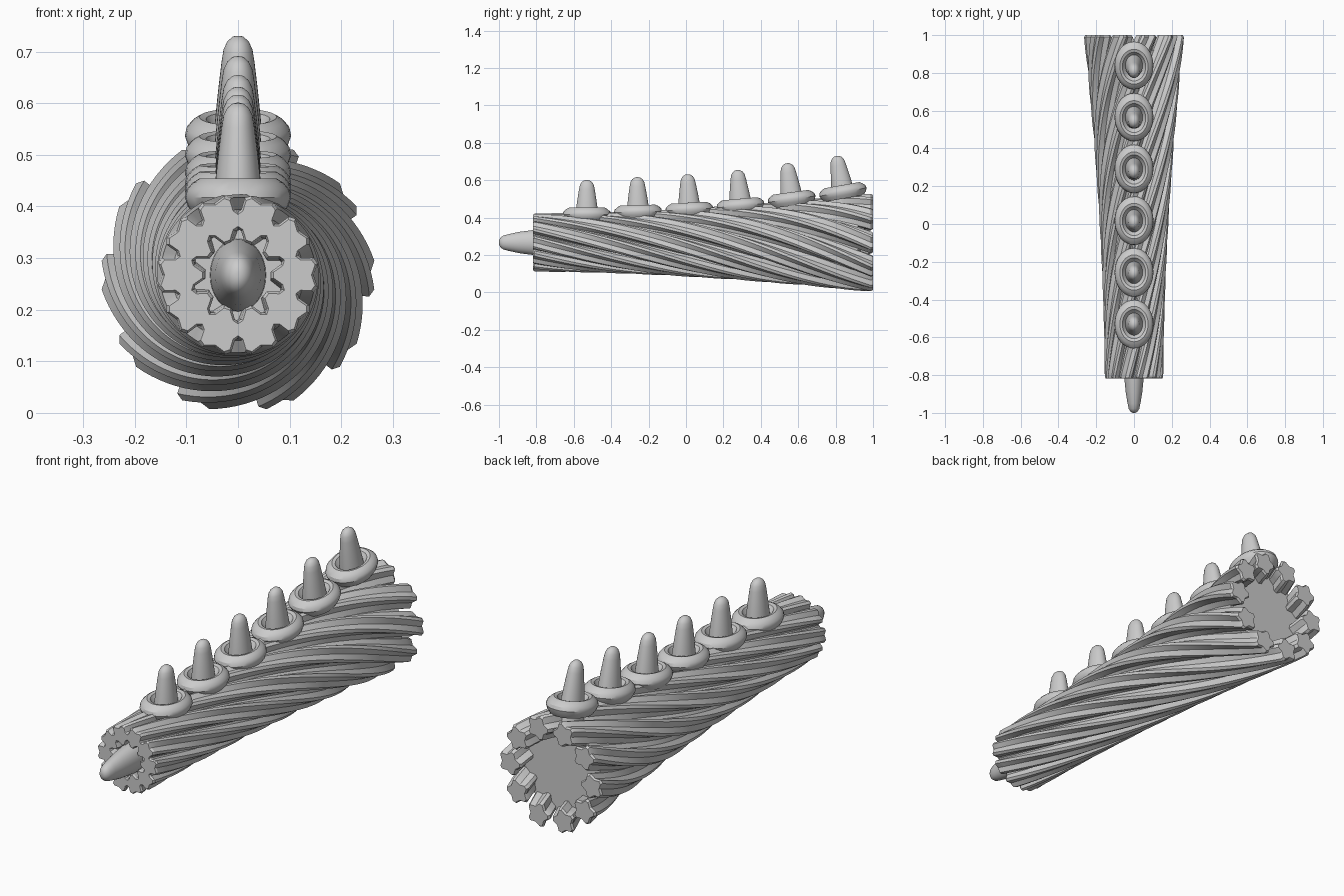
import bpy
import bmesh
from math import sin, cos, pi, radians
from mathutils import Matrix

cube = bpy.data.objects.get("Cube")
if cube:
    bpy.data.objects.remove(cube, do_unlink=True)

grey = bpy.data.materials.new("plain_grey")
grey.use_nodes = True
colour = (0.6, 0.6, 0.6, 1)
grey.diffuse_color = colour
grey.node_tree.nodes["Principled BSDF"].inputs["Base Color"].default_value = colour

CENTRE_Z = 0.267
FRONT, BACK = -0.81, 0.99
STRANDS = 10
TWIST = pi


def skin(name, rings, cap_start=True, cap_end=True):
    """Join equal rings of points into a closed tube."""
    bm = bmesh.new()
    loops = [[bm.verts.new(p) for p in ring] for ring in rings]
    n = len(loops[0])
    for a, b in zip(loops, loops[1:]):
        for i in range(n):
            j = (i + 1) % n
            bm.faces.new((a[i], a[j], b[j], b[i]))
    if cap_start:
        bm.faces.new(loops[0])
    if cap_end:
        bm.faces.new(loops[-1])
    bmesh.ops.recalc_face_normals(bm, faces=bm.faces)
    mesh = bpy.data.meshes.new(name)
    bm.to_mesh(mesh)
    bm.free()
    mesh.materials.append(grey)
    return mesh


def place(name, mesh, matrix):
    obj = bpy.data.objects.new(name, mesh)
    bpy.context.collection.objects.link(obj)
    obj.matrix_world = matrix
    return obj


def lathe(name, profile, stretch=1.0, sides=32):
    """Turn (radius, height) points round z, stretched along y."""
    angles = [2 * pi * i / sides for i in range(sides)]
    return skin(name, [[(r * cos(a), r * stretch * sin(a), z) for a in angles]
                       for r, z in profile])


def along(y):
    return (y - FRONT) / (BACK - FRONT)


def star_size(t):
    return 0.05 + 0.011 * t


def ring_radius(t):
    return 0.155 + 0.11 * t ** 1.8 - 0.87 * star_size(t)


def star_ring(y, scale):
    """Five-pointed section with blunt tips, one tip facing the axis."""
    t = min(max(along(y), 0), 1)
    size, turn = star_size(t) * scale, -TWIST * t
    points = []
    for k in range(5):
        tip = pi + 2 * pi * k / 5
        for offset, r in ((-0.14, 0.97), (0.14, 0.97), (pi / 5, 0.7)):
            x = ring_radius(t) + size * r * cos(tip + offset)
            z = size * r * sin(tip + offset)
            points.append((x * cos(turn) - z * sin(turn), y,
                           x * sin(turn) + z * cos(turn)))
    return points


# Ten twisted star-section strands
steps = 48
ys = [FRONT + (BACK - FRONT) * i / steps for i in range(steps + 1)]
sections = [star_ring(FRONT - 0.008, 0.88)]
sections += [star_ring(y, 1) for y in ys]
sections += [star_ring(BACK + 0.01, 0.88)]
strand = skin("strand", sections)
axis = Matrix.Translation((0, 0, CENTRE_Z))
parts = []
for i in range(STRANDS):
    turn = Matrix.Rotation(2 * pi * i / STRANDS, 4, 'Y')
    parts.append(place(f"strand_{i + 1}", strand, axis @ turn))

# Flared inner core
core_ys = [-0.78 + 1.7 * i / 16 for i in range(17)]
core = lathe("core", [(ring_radius(along(y)), y) for y in core_ys], sides=40)
parts.append(place("core", core, axis @ Matrix.Rotation(-pi / 2, 4, 'X')))

# Spikes in oval collars along the top
spike = lathe("spike", [(0.052, -0.06), (0.045, 0.03), (0.039, 0.09), (0.032, 0.15),
                        (0.028, 0.175), (0.021, 0.19), (0.011, 0.199), (0.003, 0.201)], 1.3)
collar = lathe("collar", [(0.085, -0.03), (0.097, -0.012), (0.103, 0.005), (0.1, 0.02),
                          (0.088, 0.034), (0.075, 0.042), (0.062, 0.038),
                          (0.052, 0.022), (0.04, 0.01)], 1.25)
base_heights = (0.412, 0.425, 0.438, 0.459, 0.494, 0.532)
tilts = (0, 1.5, 3, 5, 7.5, 10)
for i, (z, tilt) in enumerate(zip(base_heights, tilts)):
    seat = Matrix.Translation((0, -0.53 + 0.274 * i, z)) @ Matrix.Rotation(radians(tilt), 4, 'X')
    height = Matrix.Diagonal((1, 1, 0.94 + 0.012 * i, 1))
    parts.append(place(f"spike_{i + 1}", spike, seat @ height))
    parts.append(place(f"collar_{i + 1}", collar, seat))

# Front horn
horn = lathe("horn", [(0.056, -0.05), (0.053, 0), (0.044, 0.09), (0.034, 0.15),
                      (0.028, 0.178), (0.02, 0.192), (0.01, 0.199), (0.003, 0.2)], 1.3)
parts.append(place("front_horn", horn, Matrix.Translation((0, -0.8, CENTRE_Z))
                   @ Matrix.Rotation(pi / 2, 4, 'X')))

# Smooth shading with sharp edges kept
bpy.ops.object.select_all(action='DESELECT')
for obj in parts:
    obj.select_set(True)
bpy.context.view_layer.objects.active = parts[0]
bpy.ops.object.shade_smooth_by_angle(angle=radians(32))
